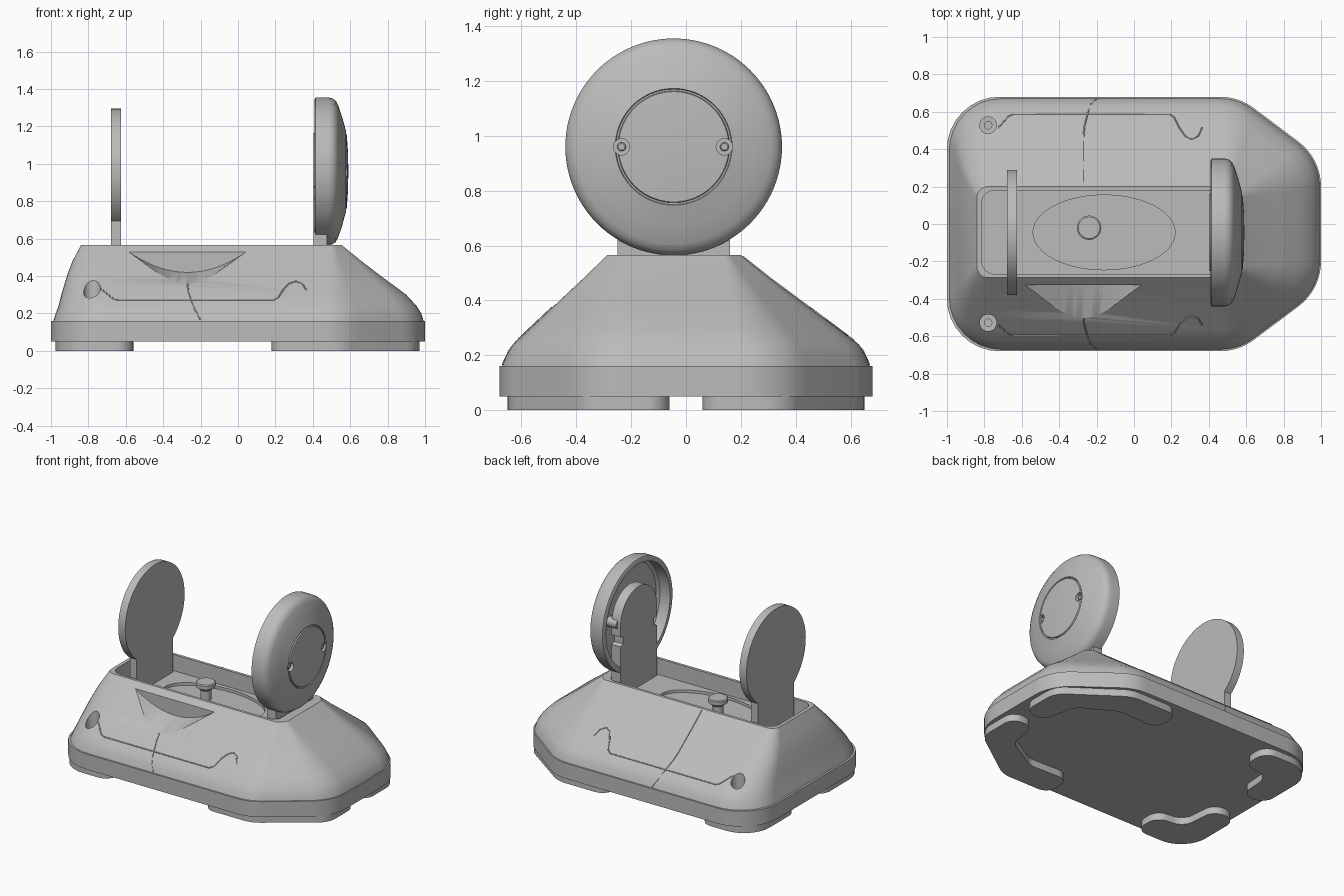
import bpy, bmesh, math
from mathutils import Vector, Matrix

if "Cube" in bpy.data.objects:
    bpy.data.objects.remove(bpy.data.objects["Cube"])

grey = bpy.data.materials.new("light_grey")
grey.diffuse_color = (0.5, 0.5, 0.5, 1)
grey.use_nodes = True
grey.node_tree.nodes["Principled BSDF"].inputs["Base Color"].default_value = grey.diffuse_color
CY, CZ = -0.045, 0.96          # centre of both round lids


def finish(name, bm, angle=30):
    bmesh.ops.recalc_face_normals(bm, faces=bm.faces)
    me = bpy.data.meshes.new(name)
    bm.to_mesh(me)
    bm.free()
    ob = bpy.data.objects.new(name, me)
    bpy.context.collection.objects.link(ob)
    me.materials.append(grey)
    bpy.ops.object.select_all(action='DESELECT')
    ob.select_set(True)
    bpy.context.view_layer.objects.active = ob
    bpy.ops.object.shade_smooth_by_angle(angle=math.radians(angle))
    return ob


def rounded(corners, n=8):
    """corners: (x, y, radius) -> polygon with true arc fillets"""
    out = []
    for i, (x, y, r) in enumerate(corners):
        p = Vector((x, y))
        a = (Vector(corners[i - 1][:2]) - p)
        b = (Vector(corners[(i + 1) % len(corners)][:2]) - p)
        turn = math.pi - a.angle(b)
        d = min(r * math.tan(turn / 2), a.length * 0.49, b.length * 0.49)
        p0, p2, w = p + a.normalized() * d, p + b.normalized() * d, math.cos(turn / 2)
        for k in range(n + 1):
            t = k / n
            c0, c1, c2 = (1 - t) ** 2, 2 * t * (1 - t) * w, t * t
            out.append((p0 * c0 + p * c1 + p2 * c2) / (c0 + c1 + c2))
    return out


def loft(rings):
    """closed solid through rings of 3D points"""
    bm = bmesh.new()
    vs = [[bm.verts.new(p) for p in ring] for ring in rings]
    for lo, hi in zip(vs, vs[1:]):
        for i in range(len(lo)):
            j = (i + 1) % len(lo)
            bm.faces.new((lo[i], lo[j], hi[j], hi[i]))
    bm.faces.new(vs[0][::-1])
    bm.faces.new(vs[-1])
    return bm


def slab(name, outline, z0, z1):
    return finish(name, loft([[(p[0], p[1], z) for p in outline] for z in (z0, z1)]))


def plate_x(name, outline, x0, x1):
    return finish(name, loft([[(x, p[0], p[1]) for p in outline] for x in (x0, x1)]))


def lathe(name, profile, loc, axis='Z', n=64):
    """closed solid from (radius, height) pairs, radii all above zero"""
    rings = [[(r * math.cos(2 * math.pi * i / n), r * math.sin(2 * math.pi * i / n), h)
              for i in range(n)] for r, h in profile]
    bm = loft(rings)
    if axis == 'X':
        bm.transform(Matrix.Rotation(math.pi / 2, 4, 'Y'))
    bm.transform(Matrix.Translation(loc))
    return finish(name, bm)


def cut(ob, cutter):
    m = ob.modifiers.new("cut", 'BOOLEAN')
    m.object, m.operation, m.solver = cutter, 'DIFFERENCE', 'EXACT'
    bpy.ops.object.select_all(action='DESELECT')
    ob.select_set(True)
    bpy.context.view_layer.objects.active = ob
    bpy.ops.object.modifier_apply(modifier=m.name)
    bpy.data.objects.remove(cutter)
    bpy.ops.object.shade_smooth_by_angle(angle=math.radians(30))


# Housing: levels of (z, left x, right x, front y, back y)
levels = [(0.05, -1, 1, -0.68, 0.68), (0.16, -1, 1, -0.68, 0.68),
          (0.161, -0.987, 0.992, -0.67, 0.67), (0.20, -0.975, 0.98, -0.655, 0.655),
          (0.24, -0.96, 0.955, -0.63, 0.63), (0.30, -0.945, 0.90, -0.566, 0.55),
          (0.40, -0.915, 0.765, -0.46, 0.415), (0.48, -0.885, 0.66, -0.375, 0.307),
          (0.565, -0.84, 0.555, -0.287, 0.20)]


def ring(z, l, r, f, b):
    t = (b - 0.20) / 0.48
    a = 0.51 + 0.05 * t
    rl, rr = 0.06 + 0.22 * t, 0.03 + 0.27 * t
    pts = rounded([(l, f, rl), (a, f, rr), (r, -0.24 - 0.11 * t, rr),
                   (r, 0.15 + 0.20 * t, rr), (a, b, rr), (l, b, rl)])
    return [(p.x, p.y, z) for p in pts]


housing = finish("housing", loft([ring(*lv) for lv in levels]))

# Open tray in the top
cut(housing, slab("tray_cutter", rounded([(-0.815, -0.267, 0.07), (0.49, -0.267, 0.05),
                                          (0.49, 0.18, 0.05), (-0.815, 0.18, 0.07)]), 0.45, 0.8))
cut(housing, slab("dish_cutter", [(-0.16 + 0.38 * math.cos(a * math.pi / 24),
                                   CY + 0.2 * math.sin(a * math.pi / 24)) for a in range(48)],
                  0.43, 0.6))

# Thumb scoop in the front slope
scoop = []
for y, sag in ((-0.325, 0.11), (-0.60, 0.204)):
    arc = [(-0.27 + 0.315 * u / 12, y, 0.53 - sag * (1 - (u / 12) ** 2)) for u in range(-12, 13)]
    scoop.append(arc + [(0.045, y, 0.7), (-0.585, y, 0.7)])
cut(housing, finish("scoop_cutter", loft(scoop)))

# Stepped screw holes at the left corners
for s in (-1, 1):
    cut(housing, lathe("hole_cutter", [(0.02, 0.12), (0.02, 0.22), (0.045, 0.221), (0.045, 0.6)],
                       (-0.78, s * 0.528, 0), n=32))

# Feet, mirrored front to back
long_foot = [(0.18, 0.65, 0.08), (0.56, 0.65, 0.2), (0.97, 0.36, 0.15), (0.97, 0.06, 0.08),
             (0.80, 0.06, 0.08), (0.76, 0.30, 0.12), (0.50, 0.45, 0.12), (0.18, 0.44, 0.08)]
short_foot = [(-0.56, 0.65, 0.09), (-0.975, 0.65, 0.25), (-0.975, 0.14, 0.09),
              (-0.79, 0.14, 0.09), (-0.77, 0.42, 0.1), (-0.56, 0.44, 0.09)]
for name, pts in (("long_foot", long_foot), ("short_foot", short_foot)):
    for side, s in (("front", -1), ("back", 1)):
        slab(f"{name}_{side}", rounded([(x, y * s, r) for x, y, r in pts]), 0, 0.052)

# Left upright paddle: disc running into a straight neck
R, W = 0.335, 0.205
a0 = math.asin(W / R)
disc = []
for i in range(65):
    a = -math.pi / 2 + a0 + (2 * math.pi - 2 * a0) * i / 64
    disc.append((CY + R * math.cos(a), CZ + R * math.sin(a)))
plate_x("paddle", [(CY - W, 0.44), (CY + W, 0.44)] + disc, -0.68, -0.625)

# Right round cover: hollow shell with a domed outer face
lathe_cover = [(0.385, 0.41), (0.395, 0.415), (0.395, 0.485), (0.39, 0.505), (0.377, 0.523),
               (0.355, 0.535), (0.29, 0.557), (0.213, 0.578), (0.210, 0.573), (0.204, 0.573),
               (0.201, 0.581), (0.12, 0.587), (0.02, 0.59)]
cover = lathe("cover", lathe_cover, (0, CY, CZ), 'X', 96)
cut(cover, lathe("hollow_cutter", [(0.36, 0.3), (0.36, 0.49), (0.34, 0.505), (0.02, 0.51)],
                 (0, CY, CZ), 'X', 96))
for y in (-0.235, 0.14):
    cut(cover, lathe("screw_cutter", [(0.03, 0.56), (0.03, 0.7)], (0, y, CZ), 'X', 32))
    lathe("screw", [(0.016, 0.55), (0.016, 0.57), (0.012, 0.573)], (0, y, CZ), 'X', 24)
    lathe("screw_boss", [(0.035, 0.43), (0.035, 0.52)], (0, y, CZ), 'X', 24)

# Arched arm carrying the cover, with side notches
arch = [(CY + W * math.cos(math.pi * i / 32), CZ + W * math.sin(math.pi * i / 32))
        for i in range(33)]
arm = [(CY + W, 0.44), (CY + W, 0.81), (CY + W - 0.03, 0.82), (CY + W - 0.03, 0.87),
       (CY + W, 0.88)] + arch
arm += [(CY - W, 0.88), (CY - W + 0.03, 0.87), (CY - W + 0.03, 0.82), (CY - W, 0.81),
        (CY - W, 0.44)]
plate_x("cover_arm", arm, 0.405, 0.475)

# Knob standing in the tray
lathe("knob_post", [(0.035, 0.42), (0.035, 0.51)], (-0.24, -0.02, 0), n=32)
lathe("knob_cap", [(0.035, 0.50), (0.065, 0.525), (0.065, 0.55), (0.058, 0.555)],
      (-0.24, -0.02, 0), n=32)


# Fine trim lines lying on the slopes
def slope_y(z, col):
    for lo, hi in zip(levels[2:], levels[3:]):
        if z <= hi[0]:
            t = (z - lo[0]) / (hi[0] - lo[0])
            return lo[col] + (hi[col] - lo[col]) * t
    return levels[-1][col]


def trim(name, pts, col):
    cu = bpy.data.curves.new(name, 'CURVE')
    cu.dimensions, cu.bevel_depth, cu.bevel_resolution = '3D', 0.004, 1
    sp = cu.splines.new('POLY')
    sp.points.add(len(pts) - 1)
    for q, (x, z) in zip(sp.points, pts):
        q.co = (x, slope_y(z, col), z, 1)
    cu.materials.append(grey)
    bpy.context.collection.objects.link(bpy.data.objects.new(name, cu))


wave = [(-0.73, 0.33), (-0.70, 0.305), (-0.67, 0.28), (-0.645, 0.272), (0.19, 0.272),
        (0.215, 0.285), (0.245, 0.33), (0.275, 0.36), (0.31, 0.372), (0.345, 0.358), (0.365, 0.325)]
seam = [(-0.27, 0.36), (-0.265, 0.32), (-0.245, 0.26), (-0.23, 0.22), (-0.20, 0.165)]
for side, col in (("front", 3), ("back", 4)):
    trim(f"wave_line_{side}", wave, col)
    trim(f"seam_line_{side}", ([(-0.27, 0.56), (-0.27, 0.48)] if col == 4 else []) + seam, col)
